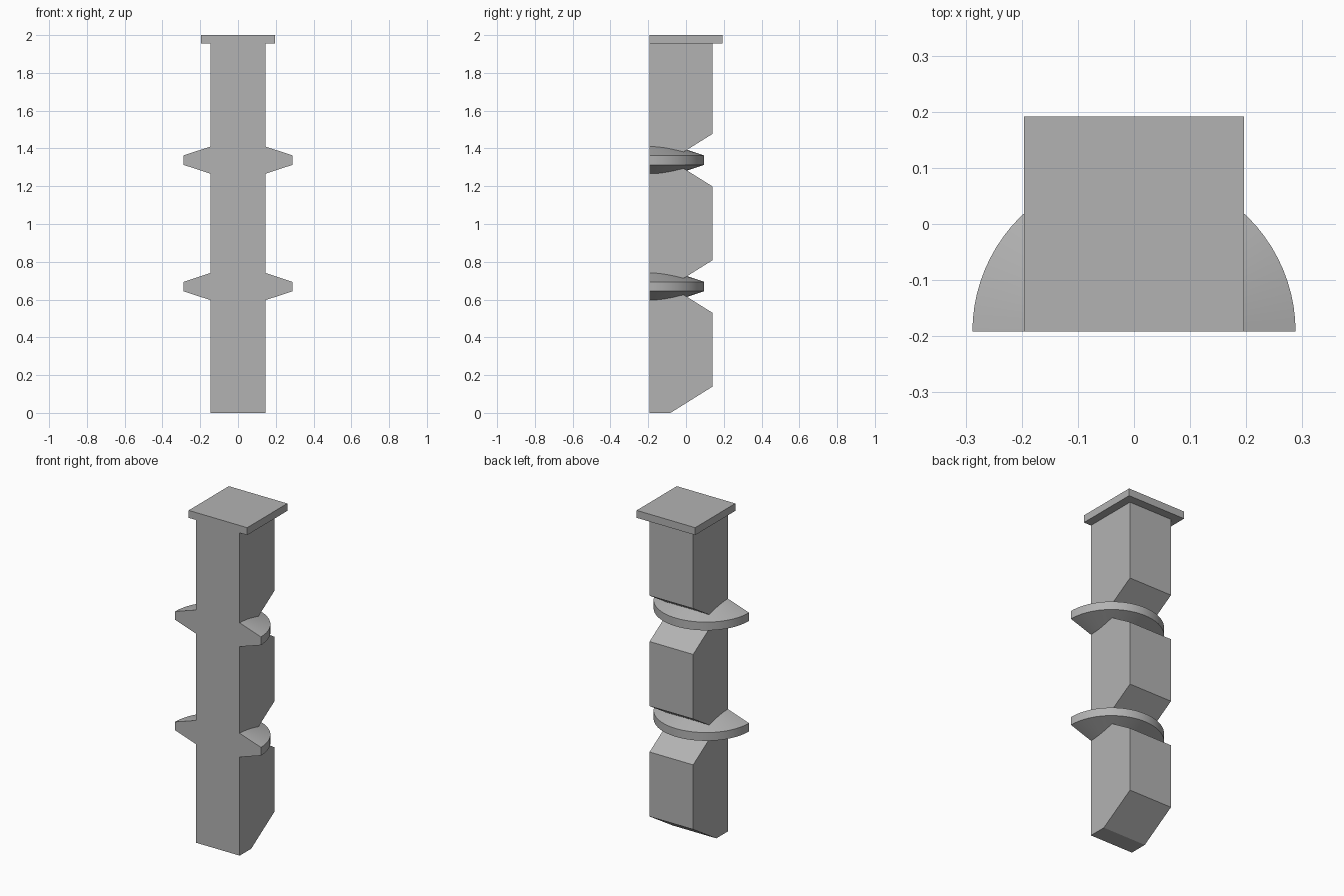
import bpy
import bmesh
import math

cube = bpy.data.objects.get("Cube")
if cube:
    bpy.data.objects.remove(cube, do_unlink=True)

FRONT, BACK = -0.192, 0.14      # shaft depth
HALF_W = 0.146                  # half the shaft width
NOTCH_Y, NOTCH_H = -0.082, 0.139
RING_Z = (0.669, 1.338)
CAP_HALF, CAP_Z, TOP = 0.192, 1.955, 2.0

grey = bpy.data.materials.new("plain grey")
grey.use_nodes = True
grey.diffuse_color = (0.45, 0.45, 0.45, 1)
grey.node_tree.nodes["Principled BSDF"].inputs["Base Color"].default_value = (0.45, 0.45, 0.45, 1)


def extrude_outline(name, points, offset):
    """Solid from a closed outline moved along an offset."""
    bm = bmesh.new()
    face = bm.faces.new([bm.verts.new(p) for p in points])
    moved = bmesh.ops.extrude_face_region(bm, geom=[face])["geom"]
    bmesh.ops.translate(bm, vec=offset, verts=[v for v in moved if isinstance(v, bmesh.types.BMVert)])
    return finish(name, bm)


def finish(name, bm):
    bmesh.ops.recalc_face_normals(bm, faces=bm.faces[:])
    mesh = bpy.data.meshes.new(name)
    bm.to_mesh(mesh)
    bm.free()
    mesh.materials.append(grey)
    obj = bpy.data.objects.new(name, mesh)
    bpy.context.collection.objects.link(obj)
    return obj


def half_ring(name, z, steps=40):
    """Half disc with a tapered edge, flat on the front."""
    profile = [(HALF_W, 0.072), (0.288, 0.025), (0.288, -0.025), (HALF_W, -0.072)]
    bm = bmesh.new()
    rows = []
    for i in range(steps + 1):
        a = math.pi * i / steps
        rows.append([bm.verts.new((r * math.cos(a), FRONT + r * math.sin(a), z + h)) for r, h in profile])
    for a, b in zip(rows, rows[1:]):
        for k in range(3):
            bm.faces.new((a[k], a[k + 1], b[k + 1], b[k]))
    # flat hub faces and the front face
    bm.faces.new([row[0] for row in rows])
    bm.faces.new([row[3] for row in rows])
    bm.faces.new(rows[0] + rows[-1][::-1])
    return finish(name, bm)


# Shaft with a chamfered foot and a V notch behind each ring
outline = [(FRONT, 0), (NOTCH_Y, 0), (BACK, NOTCH_H)]
for z in RING_Z:
    outline += [(BACK, z - NOTCH_H), (NOTCH_Y, z), (BACK, z + NOTCH_H)]
outline += [(BACK, TOP), (FRONT, TOP)]
shaft = extrude_outline("shaft", [(-HALF_W, y, z) for y, z in outline], (2 * HALF_W, 0, 0))

# Square cap and tapered half rings, fused into the shaft
c = CAP_HALF + 0.004
cap = extrude_outline("cap", [(-c, FRONT, CAP_Z), (c, FRONT, CAP_Z), (c, CAP_HALF, CAP_Z), (-c, CAP_HALF, CAP_Z)],
                      (0, 0, TOP - CAP_Z))
parts = [cap] + [half_ring(n, z) for n, z in zip(("lower_ring", "upper_ring"), RING_Z)]
for part in parts:
    mod = shaft.modifiers.new("fuse " + part.name, 'BOOLEAN')
    mod.operation = 'UNION'
    mod.solver = 'EXACT'
    mod.object = part

bpy.context.view_layer.update()
fused = bpy.data.meshes.new_from_object(shaft.evaluated_get(bpy.context.evaluated_depsgraph_get()))
shaft.modifiers.clear()
shaft.data = fused
shaft.name = "ringed_post"
for part in parts:
    bpy.data.objects.remove(part, do_unlink=True)

bpy.ops.object.select_all(action='DESELECT')
shaft.select_set(True)
bpy.context.view_layer.objects.active = shaft
bpy.ops.object.shade_smooth_by_angle(angle=math.radians(15))
